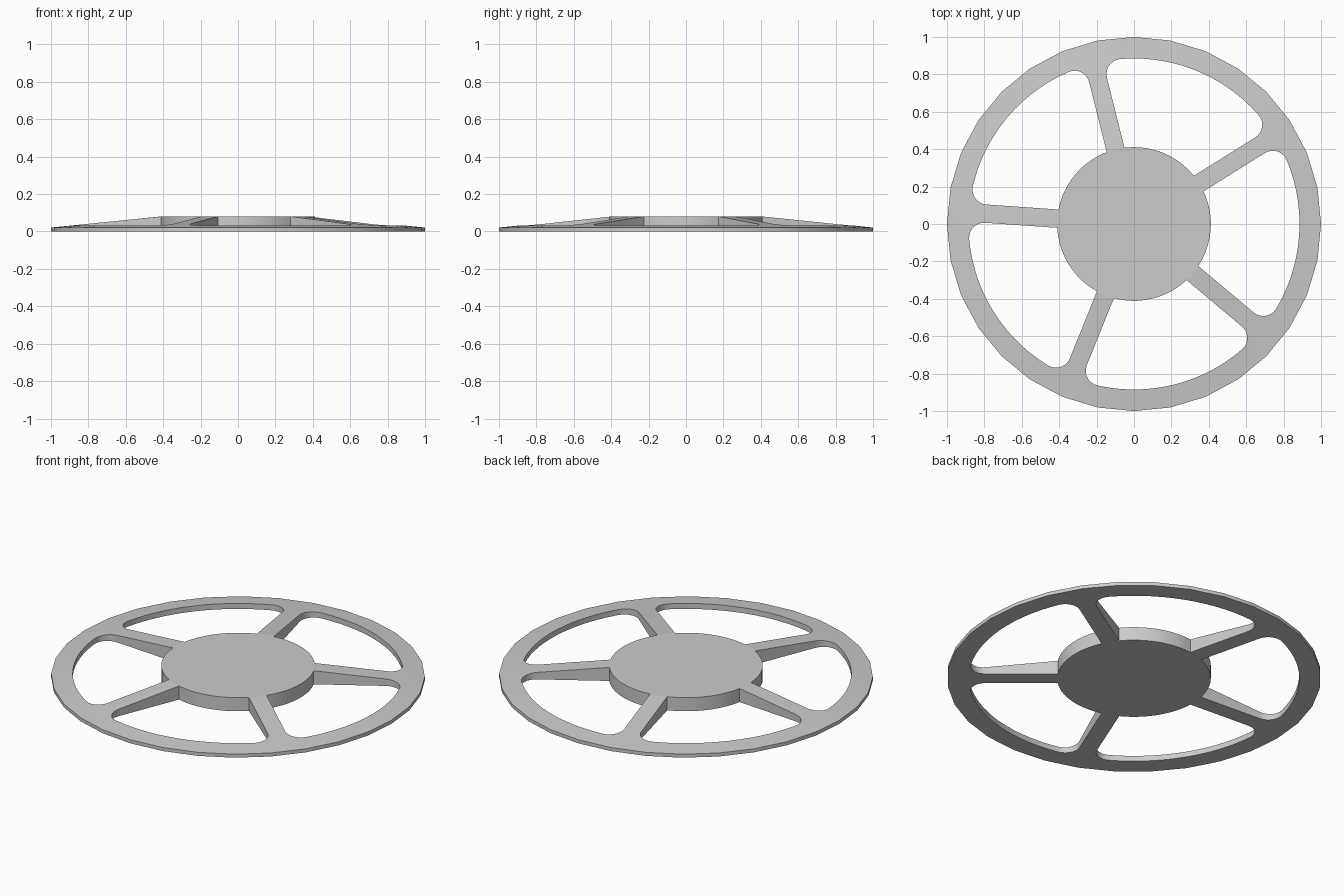
import bpy, bmesh
from math import sin, cos, asin, radians, tau
from mathutils import Vector

cube = bpy.data.objects.get("Cube")
if cube:
    bpy.data.objects.remove(cube, do_unlink=True)

SEGMENTS, SPOKES = 32, 5
HUB_R, HUB_Z, RIM_Z = 0.415, 0.08, 0.021
WINDOW_IN, WINDOW_OUT = 0.411, 0.885
HALF_SPOKE, FILLET = 0.049, 0.08
FIRST_SPOKE = radians(104)
HALF_STEP = tau / SPOKES / 2


def polar(r, a):
    return Vector((r * cos(a), r * sin(a), 0))


def arc(centre, r, a, b, n):
    return [centre + polar(r, a + (b - a) * i / n) for i in range(n + 1)]


def make_object(name, bm):
    bmesh.ops.recalc_face_normals(bm, faces=bm.faces)
    mesh = bpy.data.meshes.new(name)
    bm.to_mesh(mesh)
    bm.free()
    obj = bpy.data.objects.new(name, mesh)
    bpy.context.collection.objects.link(obj)
    return obj


def stack(bm, loops):
    """Skin closed loops of points and cap both ends."""
    rings = [[bm.verts.new(p) for p in loop] for loop in loops]
    n = len(rings[0])
    for low, high in zip(rings, rings[1:]):
        for i in range(n):
            j = (i + 1) % n
            bm.faces.new((low[i], low[j], high[j], high[i]))
    bm.faces.new(rings[0][::-1])
    bm.faces.new(rings[-1])


# Wheel body: flat underside, thin rim, sloping web, flat hub top
bm = bmesh.new()
profile = [(1, 0), (1, RIM_Z), (HUB_R, HUB_Z)]
stack(bm, [[polar(r, tau * i / SEGMENTS) + Vector((0, 0, z))
            for i in range(SEGMENTS)] for r, z in profile])
wheel = make_object("spoked_wheel", bm)


# Window outline between two spokes, with rounded corners at the rim
def window_outline(mid):
    inner = HALF_STEP - asin(HALF_SPOKE / WINDOW_IN)
    reach = WINDOW_OUT - FILLET
    corner = HALF_STEP - asin((HALF_SPOKE + FILLET) / reach)
    square = HALF_STEP + tau / 4
    origin = Vector((0, 0, 0))
    points = arc(origin, WINDOW_IN, mid + inner, mid - inner, 10)
    points += arc(polar(reach, mid - corner), FILLET, mid - square, mid - corner, 7)
    points += arc(origin, WINDOW_OUT, mid - corner, mid + corner, 14)[1:-1]
    points += arc(polar(reach, mid + corner), FILLET, mid + corner, mid + square, 7)
    return points


bm = bmesh.new()
for k in range(SPOKES):
    outline = window_outline(FIRST_SPOKE + HALF_STEP * (2 * k + 1))
    stack(bm, [[p + Vector((0, 0, z)) for p in outline] for z in (-0.1, 0.2)])
cutter = make_object("window_cutter", bm)
cutter.hide_render = True

# Cut the windows
cut = wheel.modifiers.new("windows", "BOOLEAN")
cut.operation = "DIFFERENCE"
cut.solver = "EXACT"
cut.object = cutter
bpy.ops.object.select_all(action="DESELECT")
bpy.context.view_layer.objects.active = wheel
wheel.select_set(True)
bpy.ops.object.modifier_apply(modifier=cut.name)
bpy.data.objects.remove(cutter, do_unlink=True)

# Smooth round walls, crisp hub edge
bpy.ops.object.shade_smooth_by_angle(angle=radians(25))
verts = wheel.data.vertices
for edge in wheel.data.edges:
    if all(verts[v].co.z > HUB_Z - 0.0005 for v in edge.vertices):
        edge.use_edge_sharp = True

# Plain grey
grey = bpy.data.materials.new("light_grey")
grey.use_nodes = True
colour = (0.6, 0.6, 0.6, 1)
grey.diffuse_color = colour
grey.node_tree.nodes["Principled BSDF"].inputs["Base Color"].default_value = colour
wheel.data.materials.clear()
wheel.data.materials.append(grey)
